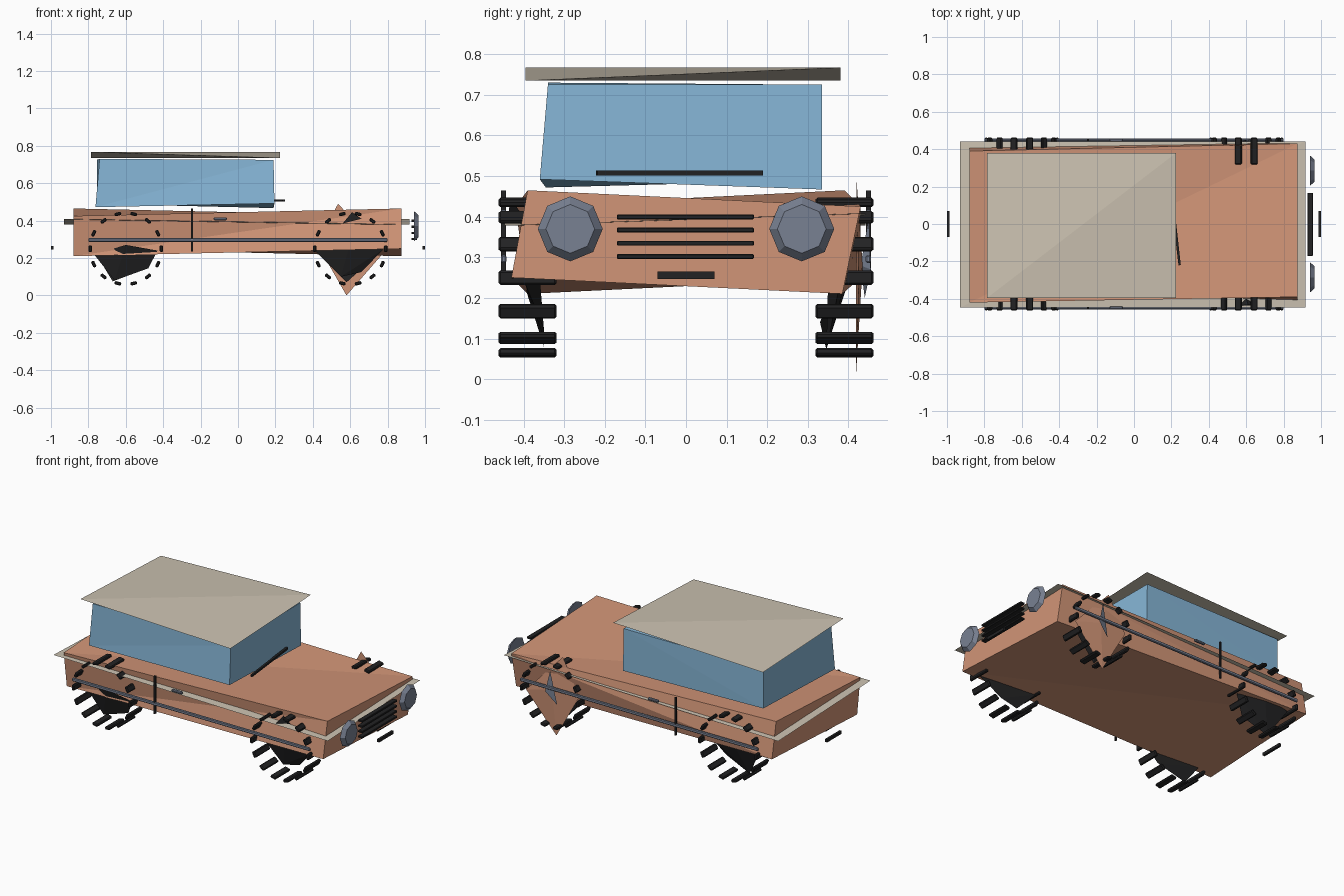
import bpy, bmesh, math
from mathutils import Matrix, Vector

if "Cube" in bpy.data.objects:
    bpy.data.objects.remove(bpy.data.objects["Cube"])


def mat(name, c):
    m = bpy.data.materials.new(name)
    m.diffuse_color = (*c, 1)
    m.use_nodes = True
    m.node_tree.nodes["Principled BSDF"].inputs["Base Color"].default_value = m.diffuse_color
    return m


COPPER = mat("copper_paint", (0.64, 0.30, 0.185))
BLUE = mat("window_blue", (0.24, 0.47, 0.68))
BEIGE = mat("warm_beige", (0.60, 0.54, 0.44))
GREY = mat("steel_grey", (0.19, 0.22, 0.29))
BLACK = mat("rubber_black", (0.016, 0.016, 0.017))


def finish(name, bm, m):
    bmesh.ops.recalc_face_normals(bm, faces=bm.faces)
    me = bpy.data.meshes.new(name)
    bm.to_mesh(me)
    bm.free()
    me.materials.append(m)
    o = bpy.data.objects.new(name, me)
    bpy.context.collection.objects.link(o)
    return o


def mesh(name, pts, faces, m):
    bm = bmesh.new()
    v = [bm.verts.new(p) for p in pts]
    for f in faces:
        bm.faces.new([v[i] for i in f])
    return finish(name, bm, m)


def box(name, lo, hi, m, bevel=0.0):
    lo, hi = Vector(lo), Vector(hi)
    bm = bmesh.new()
    bmesh.ops.create_cube(bm, size=1)
    for v in bm.verts:
        v.co = Vector(((v.co[i] + .5) * (hi[i] - lo[i]) + lo[i]) for i in range(3))
    if bevel:
        bmesh.ops.bevel(bm, geom=bm.edges[:], offset=bevel, segments=1, affect='EDGES')
    return finish(name, bm, m)


# Twisted hull: end rings 0-3 (nose) and 4-7 (tail), split along the valley diagonals
HULL = [(0, 1, 4), (0, 4, 5)[::-1], (2, 3, 6), (3, 7, 6), (0, 3, 7), (0, 7, 4),
        (1, 2, 6), (1, 6, 5), (0, 1, 2, 3), (4, 5, 6, 7)]
HULL[0:2] = [(0, 1, 4), (1, 5, 4)]
nose = [(-.39, .465), (.43, .425), (.385, .21), (-.43, .25)]
tail = [(-.42, .425), (.39, .465), (.43, .25), (-.39, .21)]
HULL[2:4] = [(2, 3, 6), (3, 7, 6)]
body = mesh("car_body", [(.875, y, z) for y, z in nose] + [(-.88, y, z) for y, z in tail], HULL, COPPER)

# Window cabin, slightly skewed block
cabin_nose = [(.19, -.34, .725), (.185, .335, .725), (.19, .335, .467), (.195, -.36, .492)]
cabin_tail = [(-.74, -.34, .73), (-.755, .33, .725), (-.755, .335, .49), (-.762, -.345, .472)]
mesh("window_cabin", cabin_nose + cabin_tail, HULL, BLUE)


# Thin warped sheets: opposite corners high and low
def sheet(name, x0, x1, y0, y1, zl, zh, m):
    p = [(x0, y0, zh), (x1, y0, zl), (x1, y1, zh), (x0, y1, zl)]
    mesh(name, p, [(0, 1, 2), (0, 2, 3), (0, 1, 3), (1, 2, 3)], m)


sheet("roof_panel", -.785, .225, -.395, .38, .735, .767, BEIGE)
sheet("belt_panel", -.93, .917, -.447, .442, .378, .408, BEIGE)

# Headlights: faceted discs
for side, y in (("left", -.285), ("right", .285)):
    bm = bmesh.new()
    M = Matrix.Translation((.953, y, .37)) @ Matrix.Rotation(math.pi / 2, 4, 'Y')
    bmesh.ops.create_cone(bm, cap_ends=True, segments=8, radius1=.08, radius2=.06, depth=.022, matrix=M)
    finish("headlight_" + side, bm, GREY)

# Grille bars
for i in range(4):
    z = .302 + i * .0325
    box("grille_bar", (.927, -.17, z - .006), (.957, .167, z + .006), BLACK, .002)

# Number plates front and back
for name, x in (("front_plate", .993), ("rear_plate", -.993)):
    box(name, (x - .007, -.07, .247), (x + .007, .07, .265), BLACK)

# Side trim, handle and door seam on both sides
for s in (-1, 1):
    y = .449 * s
    box("side_trim", (-.8, y - .007, .286), (.8, y + .007, .306), GREY, .004)
    box("door_handle", (-.13, y - .008, .402), (-.06, y + .008, .417), GREY, .004)
    box("door_seam", (-.25, y - .006, .235), (-.24, y + .006, .465), BLACK)

# Wiper: slim slanted bar
mesh("wiper", [(x, y, z) for z in (.502, .514) for x, y in
               ((.19, .19), (.205, .19), (.25, -.218), (.238, -.222))],
     [(0, 1, 2, 3), (4, 5, 6, 7), (0, 1, 5, 4), (1, 2, 6, 5), (2, 3, 7, 6), (3, 0, 4, 7)], BLACK)

# Tyre tread blocks around each wheel
for wx in (-.6, .6):
    for s in (-1, 1):
        bm = bmesh.new()
        for k in range(14):
            a = k * math.tau / 14
            M = (Matrix.Translation((wx, .39 * s, .25)) @ Matrix.Rotation(-a, 4, 'Y')
                 @ Matrix.Translation((.19, 0, 0)) @ Matrix.Diagonal((.018, .143, .036, 1)))
            bmesh.ops.create_cube(bm, size=1, matrix=M)
        bmesh.ops.bevel(bm, geom=bm.edges[:], offset=.005, segments=1, affect='EDGES')
        finish("tyre_treads", bm, BLACK)


# Angular wheel shards
def shard(name, pts, m):
    bm = bmesh.new()
    for p in pts:
        bm.verts.new(p)
    bmesh.ops.convex_hull(bm, input=bm.verts[:])
    finish(name, bm, m)


shard("front_left_tyre", [(.4, -.36, .25), (.55, -.35, .10), (.66, -.35, .125), (.775, -.40, .245),
                          (.6, -.41, .28)], BLACK)
shard("rear_left_tyre", [(-.77, -.36, .22), (-.66, -.35, .08), (-.48, -.37, .145), (-.43, -.40, .24),
                         (-.6, -.41, .27)], BLACK)
shard("rear_right_tyre", [(-.77, .40, .24), (-.67, .345, .075), (-.5, .33, .14), (-.43, .37, .24),
                          (-.6, .41, .27)], BLACK)
shard("front_right_tyre", [(.42, .35, .24), (.58, .345, .07), (.77, .38, .24), (.6, .41, .3)], BLACK)
shard("front_left_tyre_tip", [(.56, -.437, .385), (.66, -.437, .41), (.61, -.432, .445),
                              (.6, -.40, .4)], BLACK)
shard("front_right_hub_panel", [(.535, .42, .49), (.42, .425, .28), (.58, .418, 0), (.78, .425, .23),
                                (.6, .435, .28)], COPPER)
shard("front_right_hubcap", [(.6, .45, .40), (.56, .44, .2), (.63, .455, .27), (.6, .43, .28)], GREY)
